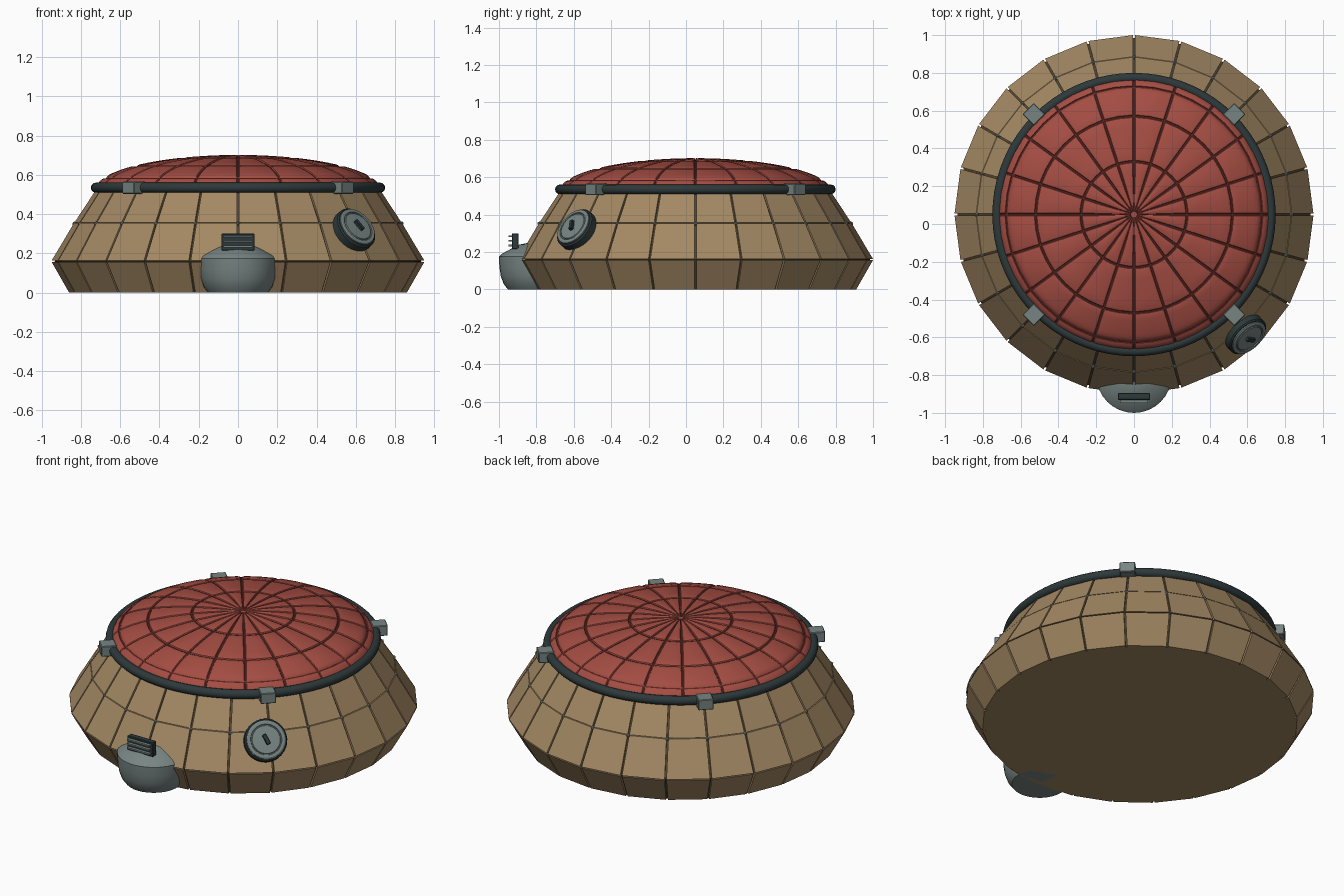
import bpy, bmesh
from math import sin, cos, pi, radians, sqrt, atan2
from mathutils import Matrix, Vector

if "Cube" in bpy.data.objects:
    bpy.data.objects.remove(bpy.data.objects["Cube"])

CY = 0.05      # hull axis sits slightly behind the origin
SIDES = 24


def material(name, rgb):
    m = bpy.data.materials.new(name)
    m.use_nodes = True
    m.diffuse_color = (*rgb, 1)
    m.node_tree.nodes["Principled BSDF"].inputs["Base Color"].default_value = (*rgb, 1)
    return m


TAN = material("tan armour", (0.37, 0.25, 0.127))
BROWN = material("dark brown", (0.085, 0.057, 0.029))
RED = material("red panel", (0.37, 0.074, 0.055))
DARK_RED = material("dark red seam", (0.10, 0.018, 0.014))
GREY = material("grey metal", (0.185, 0.235, 0.225))
SLATE = material("dark slate", (0.027, 0.041, 0.043))


def finish(name, bm, mats, smooth=None, matrix=None):
    bmesh.ops.recalc_face_normals(bm, faces=bm.faces)
    me = bpy.data.meshes.new(name)
    bm.to_mesh(me)
    bm.free()
    for m in mats:
        me.materials.append(m)
    ob = bpy.data.objects.new(name, me)
    bpy.context.collection.objects.link(ob)
    if matrix:
        ob.matrix_world = matrix
    if smooth:
        bpy.ops.object.select_all(action='DESELECT')
        ob.select_set(True)
        bpy.context.view_layer.objects.active = ob
        bpy.ops.object.shade_smooth_by_angle(angle=radians(smooth))
    return ob


def lathe(name, profile, sides, mats, smooth=None, matrix=None, closed=False):
    """Revolve (radius, z) points; open profiles get end caps."""
    bm = bmesh.new()
    rings = [[bm.verts.new((r * sin(2 * pi * i / sides), -r * cos(2 * pi * i / sides), z))
              for i in range(sides)] for r, z in profile]
    pairs = list(zip(rings, rings[1:]))
    if closed:
        pairs.append((rings[-1], rings[0]))
    for a, b in pairs:
        for i in range(sides):
            j = (i + 1) % sides
            bm.faces.new((a[i], a[j], b[j], b[i]))
    if not closed:
        bm.faces.new(rings[0])
        bm.faces.new(rings[-1])
    return finish(name, bm, mats, smooth, matrix)


def box(name, size, mat, matrix, bevel=0.0):
    bm = bmesh.new()
    bmesh.ops.create_cube(bm, size=1, matrix=Matrix.Diagonal((*size, 1)))
    if bevel:
        bmesh.ops.bevel(bm, geom=bm.edges[:], offset=bevel, segments=1, affect='EDGES')
    return finish(name, bm, [mat], None, matrix)


HULL = Matrix.Translation((0, CY, 0))


def around(angle, r, z):
    """Frame on the hull at an angle from the front, local -y facing out."""
    return HULL @ Matrix.Rotation(angle, 4, 'Z') @ Matrix.Translation((0, -r, z))


# Inner hull seen in the seams between plates
core = lathe("hull_core", [(0.845, 0.0), (0.935, 0.16), (0.822, 0.357), (0.705, 0.53)],
             SIDES, [BROWN, TAN], None, HULL)
for f in core.data.polygons:
    f.material_index = 1 if f.normal.z < -0.9 else 0

# Armour plates: three rows of thin slabs with narrow gaps
ROWS = [((0.86, 0.0), (0.95, 0.157)), ((0.95, 0.163), (0.836, 0.354)),
        ((0.833, 0.358), (0.72, 0.53))]
bm = bmesh.new()
GAP = 0.005
for (r0, z0), (r1, z1) in ROWS:
    for i in range(SIDES):
        a0, a1 = 2 * pi * i / SIDES, 2 * pi * (i + 1) / SIDES
        layers = []
        for inset in (0.0, 0.03):
            layer = []
            for r, z, a, s in ((r0, z0, a0, 1), (r0, z0, a1, -1), (r1, z1, a1, -1), (r1, z1, a0, 1)):
                q, t = r - inset, a + s * GAP / r
                layer.append(bm.verts.new((q * sin(t), -q * cos(t), z)))
            layers.append(layer)
        outer, inner = layers
        bm.faces.new(outer)
        bm.faces.new(inner[::-1])
        for k in range(4):
            n = (k + 1) % 4
            bm.faces.new((outer[k], inner[k], inner[n], outer[n]))
finish("armour_plates", bm, [TAN], None, HULL)

# Rivets on the plate seams
bm = bmesh.new()
for i in range(SIDES):
    a = 2 * pi * i / SIDES
    bmesh.ops.create_icosphere(bm, subdivisions=1, radius=0.012,
                               matrix=Matrix.Translation((0.833 * sin(a), -0.833 * cos(a), 0.352)))
finish("seam_rivets", bm, [GREY], None, HULL)

# Padded dome: grooves between sectors and rings, rounded panel edges
SECTORS, DOME_R = 20, 0.725
EDGE = [(0.004, 0.0), (0.007, 0.6), (0.02, 1.0)]       # distance from seam, lift
rows = [(0.015, 0.0)]
for lo, hi in ((0.015, 0.28), (0.28, 0.52), (0.52, 0.675), (0.675, 0.725)):
    rows += [(lo + d, l) for d, l in EDGE]
    rows += [(lo + (hi - lo) * k / 4, 1.0) for k in (1, 2, 3) if hi - lo > 0.1]
    rows += [(hi - d, l) for d, l in reversed(EDGE)]
bm = bmesh.new()
grid, lifts = [], []
for r, row_lift in rows:
    ring, ring_lift = [], []
    step = 2 * pi / SECTORS
    for s in range(SECTORS):
        shrink = min(1.0, step * r / 0.06)
        edge = [(d * shrink / r, l) for d, l in EDGE]
        cols = edge + [(step / 2, 1.0)] + [(step - d, l) for d, l in reversed(edge)]
        for a, col_lift in cols:
            lift = min(row_lift, col_lift)
            z = 0.518 + 0.175 * sqrt(max(0, 1 - (r / DOME_R) ** 2)) + 0.009 * lift
            t = s * step + a
            ring.append(bm.verts.new((r * sin(t), -r * cos(t), z)))
            ring_lift.append(lift)
    grid.append(ring)
    lifts.append(ring_lift)
n = len(grid[0])
for j in range(len(grid) - 1):
    for i in range(n):
        k = (i + 1) % n
        f = bm.faces.new((grid[j][i], grid[j][k], grid[j + 1][k], grid[j + 1][i]))
        f.material_index = int(max(lifts[j][i], lifts[j][k], lifts[j + 1][i], lifts[j + 1][k]) == 0)
bm.faces.new(grid[0])
finish("padded_dome", bm, [RED, DARK_RED], 35, HULL)

# Rim tube around the dome
tube = [(0.724 + 0.026 * cos(2 * pi * k / 12), 0.535 + 0.026 * sin(2 * pi * k / 12)) for k in range(12)]
lathe("rim_tube", tube, 72, [SLATE], 60, HULL, closed=True)

# Four clamps on the rim
for i, place in enumerate(("front_left", "back_left", "back_right", "front_right")):
    box("rim_clamp_" + place, (0.085, 0.085, 0.062), GREY,
        around(pi / 4 + i * pi / 2, 0.75, 0.535), 0.004)

# Round hatch lying on the sloping hull
tilt = atan2(0.36, 0.23)
hatch = around(radians(43), 0.868, 0.32) @ Matrix.Rotation(tilt, 4, 'X')
lathe("hatch_rim", [(0.118, -0.03), (0.118, 0.018), (0.111, 0.025), (0.09, 0.025)],
      32, [SLATE], 30, hatch)
lathe("hatch_cover", [(0.106, 0.01), (0.106, 0.032), (0.1, 0.036), (0.086, 0.036), (0.084, 0.031),
                      (0.08, 0.031), (0.077, 0.036), (0.03, 0.038)], 32, [GREY], 30, hatch)
box("hatch_handle", (0.022, 0.06, 0.022), SLATE,
    hatch @ Matrix.Translation((0, 0, 0.044)) @ Matrix.Rotation(radians(24), 4, 'Z'), 0.003)

# Rounded front housing with its vent
lathe("front_housing", [(0.152, 0.0), (0.175, 0.03), (0.19, 0.07), (0.198, 0.12), (0.2, 0.175),
                        (0.185, 0.19), (0.14, 0.215), (0.09, 0.24), (0.04, 0.25)],
      32, [GREY], 30, Matrix.Translation((0, -0.8, 0)))
box("vent_block", (0.17, 0.035, 0.085), SLATE, Matrix.Translation((0, -0.913, 0.258)), 0.003)
for i in range(3):
    box("vent_slat_%d" % (i + 1), (0.15, 0.02, 0.009), GREY,
        Matrix.Translation((0, -0.938, 0.235 + 0.025 * i)))
